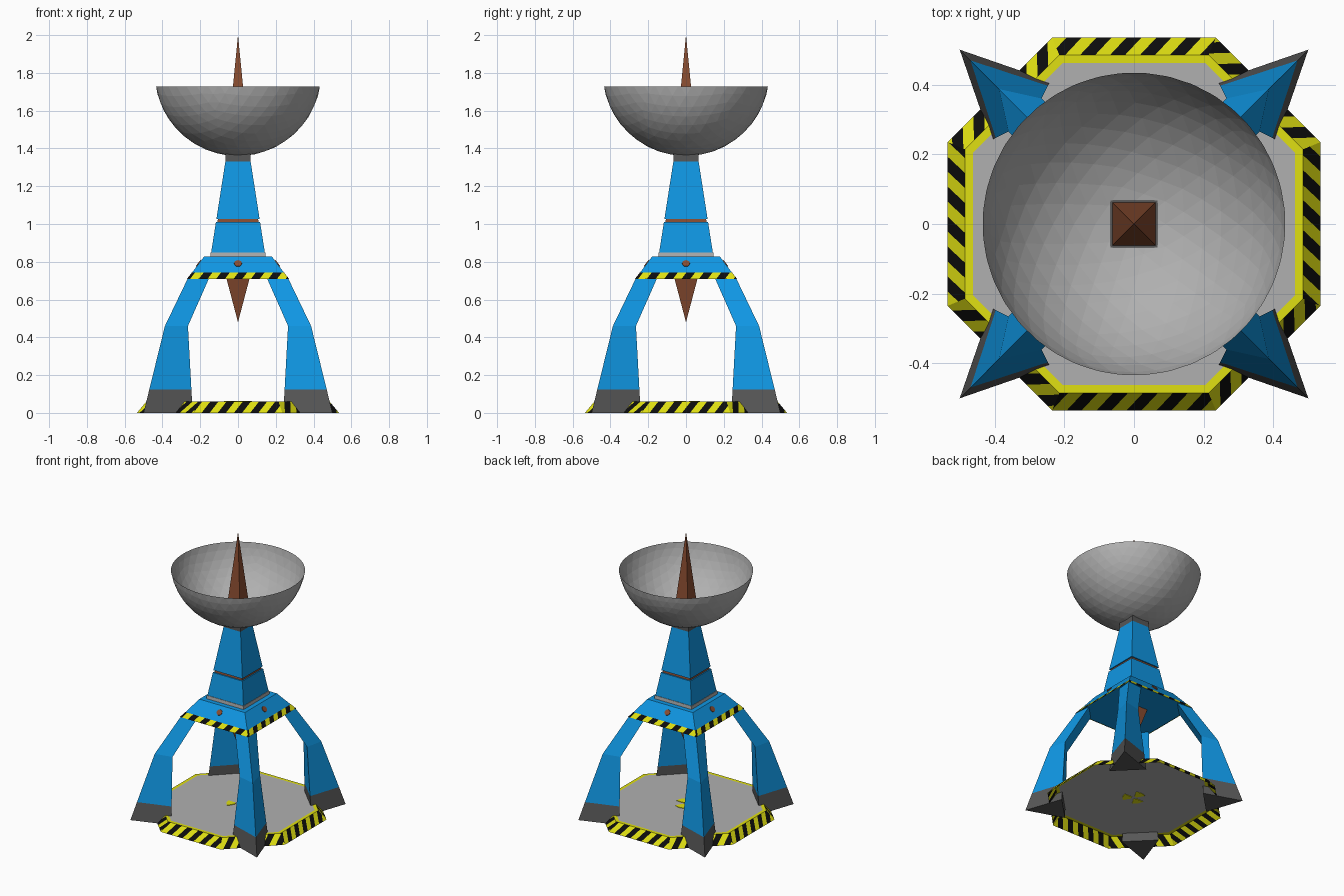
import bpy, bmesh, math
from mathutils import Vector

if "Cube" in bpy.data.objects:
    bpy.data.objects.remove(bpy.data.objects["Cube"])

def mat(name, r, g, b):
    m = bpy.data.materials.new(name)
    lin = lambda c: c / 12.92 if c <= 0.04045 else ((c + 0.055) / 1.055) ** 2.4
    m.diffuse_color = (lin(r), lin(g), lin(b), 1)
    m.use_nodes = True
    m.node_tree.nodes["Principled BSDF"].inputs["Base Color"].default_value = m.diffuse_color
    return m

BLUE = mat("blue paint", 0.06, 0.59, 0.89)
GREY = mat("light grey metal", 0.69, 0.69, 0.69)
DARK = mat("dark grey metal", 0.34, 0.34, 0.34)
BROWN = mat("copper brown", 0.54, 0.30, 0.19)
YELLOW = mat("warning yellow", 0.88, 0.88, 0.07)
BLACK = mat("warning black", 0.05, 0.05, 0.05)

def finish(name, bm, mats, recalc=True):
    if recalc:
        bmesh.ops.recalc_face_normals(bm, faces=bm.faces)
    me = bpy.data.meshes.new(name)
    bm.to_mesh(me)
    bm.free()
    for m in mats:
        me.materials.append(m)
    ob = bpy.data.objects.new(name, me)
    bpy.context.collection.objects.link(ob)
    return ob

def loft(name, rings, mats, seg_mats, caps=(None, None)):
    """Join rings of points; one material index per segment and per cap."""
    bm = bmesh.new()
    vs = [[bm.verts.new(p) for p in r] for r in rings]
    n = len(rings[0])
    for k, mi in enumerate(seg_mats):
        for i in range(n):
            j = (i + 1) % n
            f = bm.faces.new((vs[k][i], vs[k][j], vs[k + 1][j], vs[k + 1][i]))
            f.material_index = mi
    for ring, mi in ((vs[0], caps[0]), (vs[-1], caps[1])):
        if mi is not None:
            bm.faces.new(ring).material_index = mi
    return finish(name, bm, mats)

def square(h, z):
    return [Vector((x * h, y * h, z)) for x, y in ((-1, -1), (1, -1), (1, 1), (-1, 1))]

def octagon(h, z):
    c = 0.235 - (0.535 - h) * 0.414
    return [Vector((x, y, z)) for x, y in ((-c, -h), (c, -h), (h, -c), (h, c),
                                           (c, h), (-c, h), (-h, c), (-h, -c))]

def striped_band(name, low, high, w):
    """Ring of sloped faces cut into diagonal yellow and black stripes."""
    out = bmesh.new()
    n = len(low)
    for i in range(n):
        a, b, c, d = low[i], low[(i + 1) % n], high[(i + 1) % n], high[i]
        bm = bmesh.new()
        bm.faces.new([bm.verts.new(p) for p in (a, b, c, d)])
        along = (b - a).normalized()
        up = (d + c - a - b).normalized()
        across = (along - up * 0.6).normalized()
        w2 = w * 0.857
        mid = (a + b) / 2 + across * w2 / 2
        for k in range(-12, 13):
            bmesh.ops.bisect_plane(bm, geom=bm.verts[:] + bm.edges[:] + bm.faces[:],
                                   plane_co=mid + across * w2 * k, plane_no=across)
        for f in bm.faces:
            g = out.faces.new([out.verts.new(v.co) for v in f.verts])
            t = (f.calc_center_median() - mid).dot(across)
            g.material_index = math.floor(t / w2) % 2
        bm.free()
    bmesh.ops.remove_doubles(out, verts=out.verts, dist=1e-5)
    return finish(name, out, [YELLOW, BLACK], recalc=False)

# Base: open octagonal shell with striped slope, yellow rim and grey plate
striped_band("base_striped_edge", octagon(0.535, 0), octagon(0.485, 0.06), 0.043)
loft("base_plate", [octagon(0.485, 0.06), octagon(0.462, 0.06)],
     [YELLOW, GREY], [0], (None, 1))

# Three-bladed warning mark, thin enough to show on both sides of the plate
bm = bmesh.new()
for k in range(3):
    a0 = math.radians(90 + 120 * k)
    arc = [a0 + math.radians(d) for d in (-30, -15, 0, 15, 30)]
    pts = [(r * math.cos(a), r * math.sin(a))
           for r, s in ((0.075, arc), (0.018, arc[::-1])) for a in s]
    lo = [bm.verts.new((x, y, 0.0565)) for x, y in pts]
    hi = [bm.verts.new((x, y, 0.0635)) for x, y in pts]
    bm.faces.new(lo)
    bm.faces.new(hi)
    for i in range(len(pts)):
        j = (i + 1) % len(pts)
        bm.faces.new((lo[i], lo[j], hi[j], hi[i]))
finish("warning_mark", bm, [YELLOW])

# Four three-sided bent legs with dark feet
def leg_ring(tip, near, far, z, sx, sy):
    return [Vector((x * sx, y * sy, z)) for x, y in ((tip, tip), (near, far), (far, near))]

for sx, side in ((-1, "left"), (1, "right")):
    for sy, end in ((-1, "front"), (1, "back")):
        foot = leg_ring(0.5, 0.24, 0.41, 0, sx, sy)
        knee = leg_ring(0.387, 0.265, 0.36, 0.46, sx, sy)
        hip = leg_ring(0.262, 0.15, 0.25, 0.72, sx, sy)
        ankle = [p.lerp(q, 0.125 / 0.46) for p, q in zip(foot, knee)]
        loft(f"{end}_{side}_leg", [foot, ankle, knee, hip], [BLUE, DARK], [1, 0, 0], (1, 0))

# Collar with striped lower edge
striped_band("collar_striped_edge", square(0.27, 0.71), square(0.245, 0.742), 0.046)
loft("collar", [square(0.268, 0.712), square(0.244, 0.742), square(0.18, 0.827)],
     [BLUE], [0, 0], (0, 0))

# Round copper stud on each collar face
slope = Vector((0, -0.085, 0.064)).normalized()
for k in range(4):
    bm = bmesh.new()
    bmesh.ops.create_cone(bm, cap_ends=True, segments=12, radius1=0.02, radius2=0.02, depth=0.009)
    ob = finish(f"collar_stud_{k + 1}", bm, [BROWN])
    normal = Vector((0, -0.085, 0.064)).normalized()
    place = Vector((0, -0.208, 0.79))
    turn = Vector((0, 0, 1)).rotation_difference(normal).to_matrix().to_4x4()
    turn.translation = place
    ob.data.transform(turn)
    ob.rotation_euler[2] = k * math.pi / 2

# Tapered tower with grey footing, narrow copper groove and dark neck
loft("tower_footing", [square(0.147, 0.825), square(0.145, 0.85)], [GREY], [0], (0, 0))
def tower(z):
    return 0.142 - (z - 0.85) * 0.157
loft("tower", [square(tower(0.85), 0.85), square(tower(1.01), 1.01), square(tower(1.01) - 0.008, 1.01),
               square(tower(1.026) - 0.008, 1.026), square(tower(1.026), 1.026),
               square(0.067, 1.33), square(0.067, 1.375)],
     [BLUE, BROWN, DARK], [0, 0, 1, 0, 0, 2], (0, 2))

# Copper spikes above and below
def spike(name, h, z0, z1):
    bm = bmesh.new()
    ring = [bm.verts.new(p) for p in square(h, z0)]
    tip = bm.verts.new((0, 0, z1))
    bm.faces.new(ring)
    for i in range(4):
        bm.faces.new((ring[i], ring[(i + 1) % 4], tip))
    finish(name, bm, [BROWN])

spike("antenna_spike", 0.062, 1.37, 2.0)
spike("lower_spike", 0.062, 0.715, 0.48)

# Open dish: lower part of a faceted sphere
bm = bmesh.new()
bmesh.ops.create_icosphere(bm, subdivisions=4, radius=0.441)
bmesh.ops.translate(bm, verts=bm.verts, vec=(0, 0, 1.801))
bmesh.ops.bisect_plane(bm, geom=bm.verts[:] + bm.edges[:] + bm.faces[:],
                       plane_co=(0, 0, 1.728), plane_no=(0, 0, 1), clear_outer=True)
finish("dish", bm, [GREY], recalc=False)
